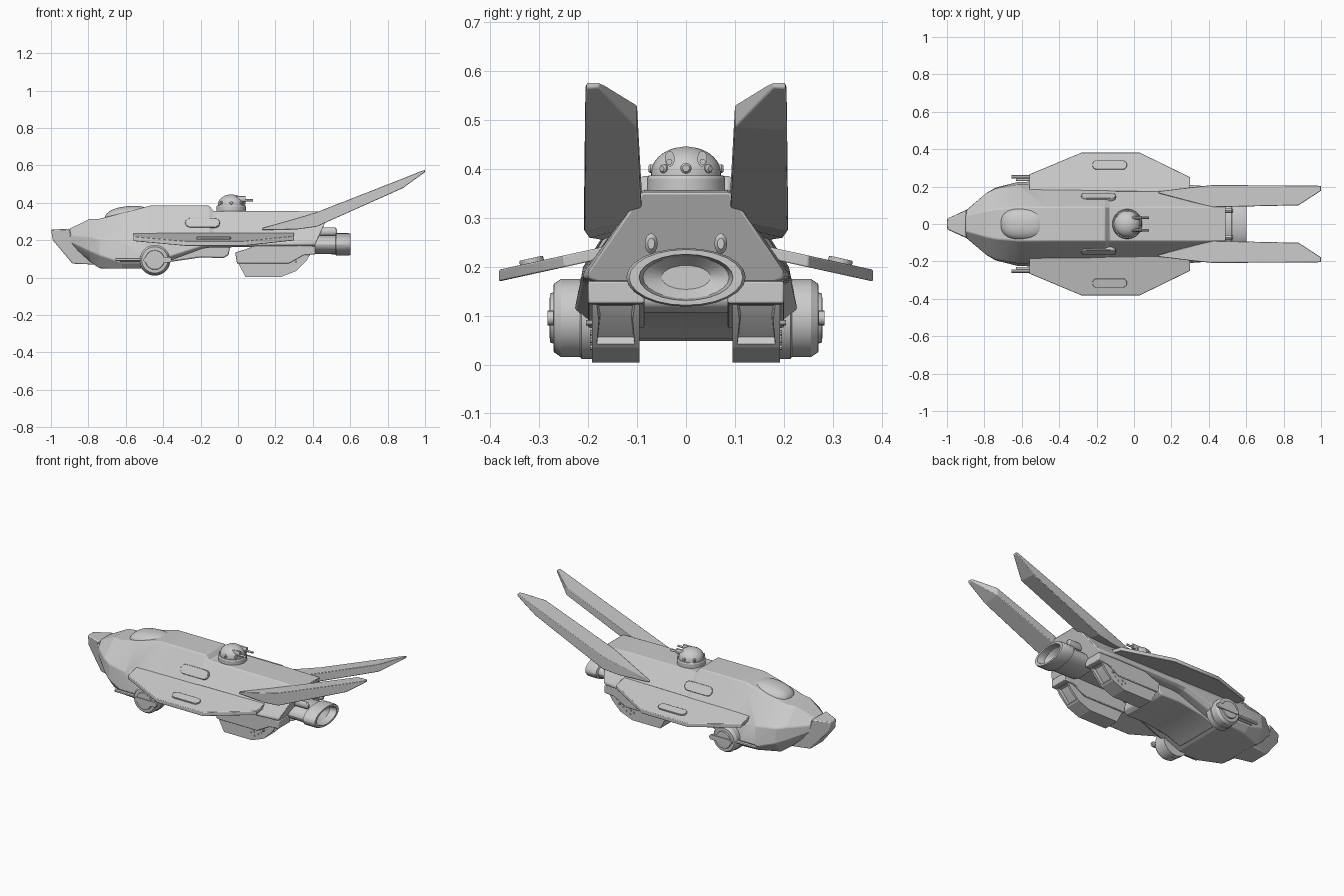
import bpy, bmesh, math
from mathutils import Vector, Matrix

if "Cube" in bpy.data.objects:
    bpy.data.objects.remove(bpy.data.objects["Cube"])


def finish(name, bm, mirror=False, bevel=0.0, smooth=30):
    bmesh.ops.recalc_face_normals(bm, faces=bm.faces)
    me = bpy.data.meshes.new(name)
    bm.to_mesh(me)
    bm.free()
    ob = bpy.data.objects.new(name, me)
    bpy.context.collection.objects.link(ob)
    bpy.context.view_layer.objects.active = ob
    ob.select_set(True)
    bpy.ops.object.shade_smooth_by_angle(angle=math.radians(smooth))
    ob.select_set(False)
    if bevel:
        m = ob.modifiers.new("bevel", "BEVEL")
        m.width, m.segments, m.limit_method = bevel, 2, "ANGLE"
    if mirror:
        m = ob.modifiers.new("mirror", "MIRROR")
        m.use_axis = (False, True, False)
    return ob


def loft(name, rings, **kw):
    bm = bmesh.new()
    rows = [[bm.verts.new(p) for p in r] for r in rings]
    n = len(rows[0])
    for a, b in zip(rows, rows[1:]):
        for i in range(n):
            j = (i + 1) % n
            bm.faces.new((a[i], a[j], b[j], b[i]))
    bm.faces.new(rows[0])
    bm.faces.new(rows[-1][::-1])
    return finish(name, bm, **kw)


def side_prism(name, profile, y0, y1, **kw):
    return loft(name, [[(x, y, z) for x, z in profile] for y in (y0, y1)], **kw)


def lathe(name, profile, origin, axis, n=32, squash=(1, 1, 1), **kw):
    # profile of (radius, distance along axis)
    q = Vector((0, 0, 1)).rotation_difference(Vector(axis))
    rings = []
    for r, h in profile:
        ring = []
        for i in range(n):
            a = 2 * math.pi * i / n
            p = q @ Vector((r * math.cos(a), r * math.sin(a), h))
            ring.append(Vector(origin) + Vector([p[k] * squash[k] for k in range(3)]))
        rings.append(ring)
    return loft(name, rings, **kw)


def pill(name, centre, length, width, height, tilt=0.0, **kw):
    # stadium-shaped raised plate, tilted about x
    M = Matrix.Translation(centre) @ Matrix.Rotation(tilt, 4, "X")
    r, h = width / 2, length / 2 - width / 2
    rings = []
    for z in (-height, height):
        ring = []
        for i in range(18):
            a = -math.pi / 2 + math.pi * (i % 9) / 8 + (math.pi if i > 8 else 0)
            s = h if i < 9 else -h
            ring.append(M @ Vector((s + r * math.cos(a), r * math.sin(a), z)))
        rings.append(ring)
    return loft(name, rings, **kw)


# Hull: x, top edge, shoulder, lower side, bottom edge, rear rake
stations = [
    (-.90, (.04, .262), (.070, .225), (.072, .19), (.05, .185), 0),
    (-.79, (.07, .315), (.165, .220), (.165, .14), (.11, .085), 0),
    (-.74, (.08, .315), (.190, .210), (.195, .12), (.14, .05), 0),
    (-.62, (.09, .345), (.210, .200), (.225, .08), (.19, .048), 0),
    (-.47, (.09, .385), (.212, .190), (.230, .08), (.20, .048), 0),
    (-.38, (.09, .385), (.212, .188), (.228, .11), (.20, .085), 0),
    (-.19, (.09, .385), (.212, .186), (.215, .17), (.19, .155), 0),
    (-.155, (.09, .385), (.212, .186), (.212, .17), (.19, .160), 0),
    (-.13, (.09, .356), (.212, .186), (.212, .17), (.19, .162), 0),
    (.28, (.09, .356), (.210, .186), (.210, .175), (.19, .165), 0),
    (.41, (.09, .352), (.200, .190), (.200, .175), (.18, .168), .45),
]
rings = []
for x, *pts, k in stations:
    full = pts + [(-y, z) for y, z in reversed(pts)]
    rings.append([(x + k * (z - .17), y, z) for y, z in full])
loft("hull", rings, bevel=.005, smooth=15)

# Nose cap and chin, tapering forward
nose = [(-1, .257), (-.9, .262), (-.885, .19), (-.76, .07), (-.885, .075), (-.99, .2)]
hw = [.027, .072, .078, .085, .062, .035]
loft("nose_cap", [[(x, s * w, z) for (x, z), w in zip(nose, hw)] for s in (-1, 1)],
     bevel=.006, smooth=15)

# Belly bulge
side_prism("belly", [(-.45, .05), (-.36, .085), (-.2, .108), (-.075, .105), (-.05, .122),
                     (-.04, .18), (-.45, .18)], -.15, .15, bevel=.008)

# Canopy: squared-off ellipsoid sloping back
bm = bmesh.new()
bmesh.ops.create_uvsphere(bm, u_segments=40, v_segments=20, radius=1)
for v in bm.verts:
    x, y = [math.copysign(abs(c) ** .8, c) for c in v.co.xy]
    v.co = (-.59 + .123 * x, .087 * y, .328 + .012 * x + .054 * v.co.z)
finish("canopy", bm, smooth=60)

# Drooping wings
wing = [(-.56, .18), (-.56, .265), (-.28, .382), (.03, .382), (.30, .25), (.30, .17)]
droop = lambda y: .228 - (y - .18) * .22
loft("wing", [[(x, y, droop(y) + t) for x, y in wing] for t in (-.014, .010)],
     mirror=True, bevel=.003)
pill("wing_plate", (-.13, .315, droop(.315) + .012), .185, .05, .007, -.217, mirror=True, bevel=.002)
pill("hull_plate", (-.19, .143, .29), .185, .056, .012, -1.02, mirror=True, bevel=.003)

# Tail fins: x, inner y, outer y, top z, inner bottom z, outer bottom z
fin = [(.13, .165, .175, .266, .255, .255), (.32, .115, .198, .320, .28, .258),
       (.42, .090, .208, .350, .297, .272), (.88, .100, .206, .530, .485, .478),
       (.98, .165, .205, .570, .552, .550), (1.0, .178, .203, .576, .566, .564)]
loft("tail_fin", [[(x, a, t), (x, b, t), (x, b, ob), (x, a, ib)]
                  for x, a, b, t, ib, ob in fin], mirror=True, bevel=.003, smooth=12)

# Main engine with hollow bell
lathe("main_engine", [(.105, .36), (.108, .52), (.122, .525), (.122, .59), (.116, .602),
                      (.096, .602), (.088, .56), (.05, .535)],
      (0, 0, .178), (1, 0, 0), n=24, squash=(1, 1, .49))
lathe("exhaust_rod", [(.008, .40), (.013, .41), (.013, .52), (.007, .53)],
      (0, .071, .247), (1, 0, 0), n=16, squash=(1, 1, 1.6), mirror=True).data.transform(
          Matrix.Translation((0, 0, 0)))

# Under-slung pods: side block plus narrower lower body with recessed rear
side_prism("pod_block", [(-.015, .135), (-.005, .075), (.27, .075), (.35, .12), (.415, .125),
                         (.415, .17), (.1, .175), (.04, .152)], .085, .2, mirror=True, bevel=.004)
prof = [(-.005, .09), (.04, .004), (.23, .004), (.31, .035), (.365, .09), (.39, .13), (.1, .15)]
bm = bmesh.new()
sides = [[bm.verts.new((x, y, z)) for x, z in prof] for y in (.095, .192)]
for i in range(len(prof)):
    j = (i + 1) % len(prof)
    bm.faces.new((sides[0][i], sides[0][j], sides[1][j], sides[1][i]))
for s in sides:
    bm.faces.new(s)
bmesh.ops.recalc_face_normals(bm, faces=bm.faces)
rear = [f for f in bm.faces if f.normal.x > .5 and f.normal.z < 0]
bmesh.ops.inset_region(bm, faces=rear, thickness=.014)
bmesh.ops.inset_region(bm, faces=rear, thickness=.003, depth=-.018)
finish("pod_body", bm, mirror=True, smooth=20)
for i, (x, z) in enumerate([(.22, .05), (.245, .035), (.24, .06), (.27, .05), (.29, .065), (.31, .085)]):
    lathe(f"pod_bolt_{i}", [(.006, .185), (.006, .204 if z > .075 else .196)],
          (x, 0, z), (0, 1, 0), n=10, mirror=True)

# Side gun discs with twin barrels
lathe("gun_disc", [(.084, .18), (.084, .213), (.08, .216), (.08, .255), (.07, .27), (.052, .271),
                   (.05, .278), (.02, .279)], (-.445, 0, .095), (0, 1, 0), n=40, mirror=True, smooth=25)
for i, (y, z, x1) in enumerate([(.238, .092, -.63), (.252, .097, -.655)]):
    lathe(f"gun_barrel_{i}", [(.009, x1), (.009, -.38)], (0, y, z), (1, 0, 0), n=12, mirror=True)
pill("gun_cradle", (-.43, .277, .095), .15, .03, .006, -math.pi / 2, mirror=True)

# Dorsal turret
T = (-.036, 0, 0)
dome = [(.071 * math.cos(a), .392 + .053 * math.sin(a))
        for a in [math.radians(d) for d in range(0, 86, 12)]]
lathe("turret_base", [(.08, .34), (.08, .380), (.076, .386), (.05, .386)], T, (0, 0, 1), n=40)
lathe("turret_dome", [(.071, .38)] + dome + [(.003, .445)], T, (0, 0, 1), n=40)
lathe("turret_eye", [(.011, .05), (.011, .072), (.007, .077)], (-.036, 0, .401), (1, 0, 0), n=16)
lathe("turret_barrel", [(.006, .0), (.006, .115)], (-.036, .034, .414), (1, 0, 0), n=12, mirror=True)
lathe("barrel_sleeve", [(.010, .02), (.010, .075)], (-.036, .033, .420), (1, 0, 0), n=12,
      squash=(1, 1, 1.6), mirror=True)
for i, ang in enumerate((40, 90, 140)):
    a = math.radians(ang)
    lathe(f"turret_knob_{i}", [(.009, .06), (.009, .073), (.006, .077)], (-.036, 0, .400),
          (math.cos(a), math.sin(a), 0), n=12, mirror=True)
